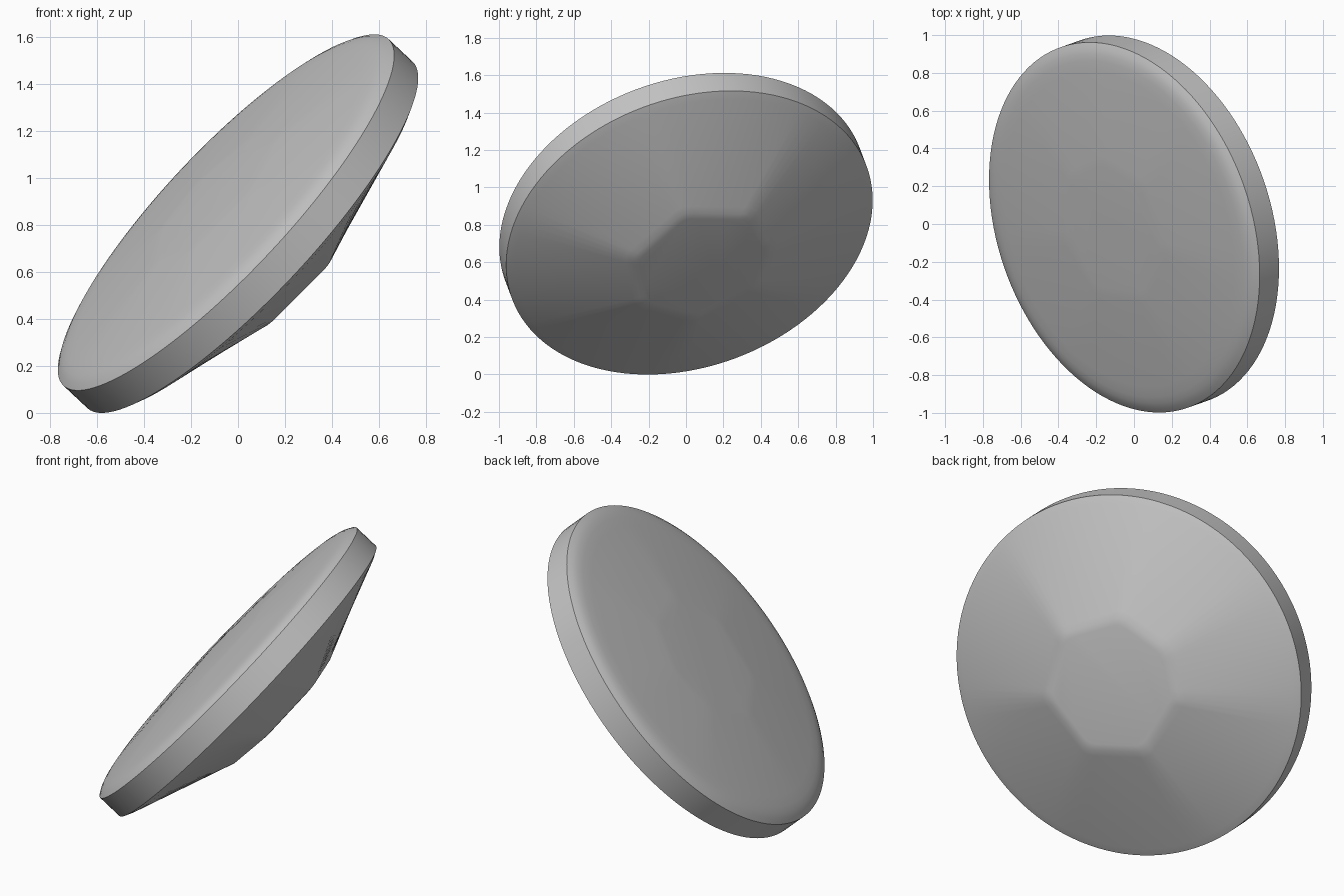
import bpy, bmesh, math
from mathutils import Matrix, Vector

if "Cube" in bpy.data.objects:
    bpy.data.objects.remove(bpy.data.objects["Cube"], do_unlink=True)

SEGMENTS = 120
CORNERS = [3, 48, 104, 161, 214, 264, 321]  # corner bearings of the small flat
RADIUS = 1.012
HALF_BAND = 0.0725

# One flat grey for the whole part
grey = bpy.data.materials.new("plain grey")
grey.use_nodes = True
colour = (0.56, 0.56, 0.56, 1)
grey.diffuse_color = colour
grey.node_tree.nodes["Principled BSDF"].inputs["Base Color"].default_value = colour


def outline_radius(angle, corner):
    """Radius of the uneven seven-sided outline with blunted corners."""
    degrees = math.degrees(angle)
    for start, end in zip(CORNERS, CORNERS[1:] + [CORNERS[0] + 360]):
        along = (degrees - start) % 360
        if along <= end - start:
            half = (end - start) / 2
            side = math.cos(math.radians(half)) / math.cos(math.radians(along - half))
            return corner * min(side, 0.975)


# Profile from the shallow domed face, round the band, to the small flat:
# (radius, depth, whether it follows the seven-sided outline)
profile = [
    (0.36, -0.083, True),
    (0.42, -0.080, True),
    (0.86, -0.041, False),
    (0.92, -0.034, False),
    (0.955, -0.027, False),
    (0.985, -0.016, False),
    (RADIUS, 0, False),
    (RADIUS, 2 * HALF_BAND, False),
    (0.97, 0.166, False),
    (0.44, 0.376, True),
    (0.40, 0.391, True),
    (0.36, 0.396, True),
]

bm = bmesh.new()
rings = []
for radius, depth, cornered in profile:
    ring = []
    for i in range(SEGMENTS):
        angle = 2 * math.pi * i / SEGMENTS
        r = outline_radius(angle, radius) if cornered else radius
        ring.append(bm.verts.new((r * math.cos(angle), r * math.sin(angle), depth - HALF_BAND)))
    rings.append(ring)
for a, b in zip(rings, rings[1:]):
    for i in range(SEGMENTS):
        j = (i + 1) % SEGMENTS
        bm.faces.new((a[i], a[j], b[j], b[i]))
bm.faces.new(rings[0])
bm.faces.new(rings[-1])
bmesh.ops.recalc_face_normals(bm, faces=bm.faces)

mesh = bpy.data.meshes.new("tapered_disc")
bm.to_mesh(mesh)
bm.free()
mesh.materials.append(grey)
disc = bpy.data.objects.new("tapered_disc", mesh)
bpy.context.collection.objects.link(disc)

# Lean the disc so its domed face looks up and to one side
down = Vector((0.706, 0.25, -0.662)).normalized()
across = Vector((0, 1, 0))
across = (across - down * across.dot(down)).normalized()
up = down.cross(across)
tilt = Matrix((across, up, down)).transposed().to_4x4()
mesh.transform(Matrix.Translation((0, 0, 0.806)) @ tilt)

bpy.ops.object.select_all(action='DESELECT')
disc.select_set(True)
bpy.context.view_layer.objects.active = disc
bpy.ops.object.shade_smooth_by_angle(angle=math.radians(30))
